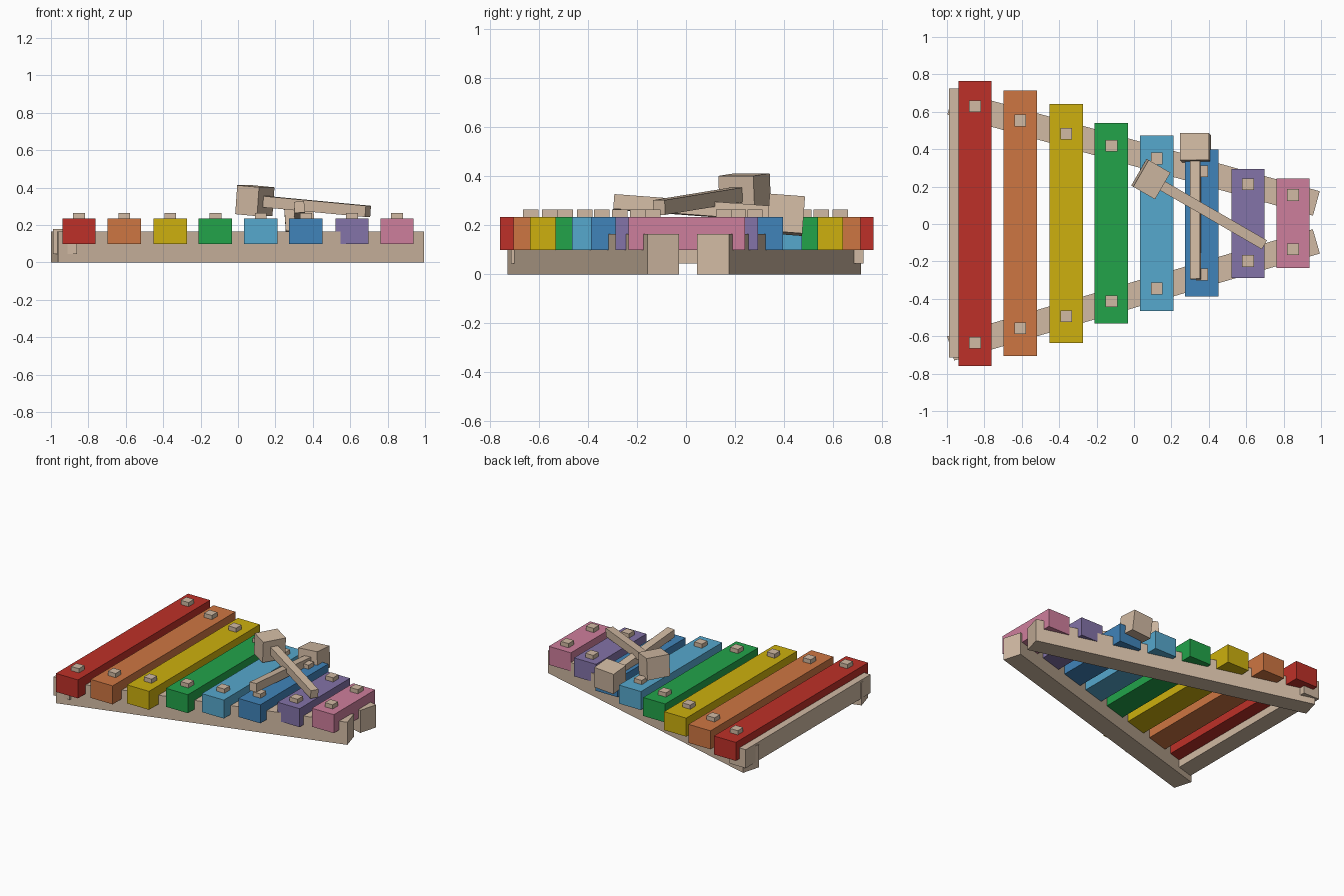
import bpy, math
from mathutils import Vector, Matrix

if "Cube" in bpy.data.objects:
    bpy.data.objects.remove(bpy.data.objects["Cube"])


def material(name, rgb):
    lin = [(c / 255 / 12.92) if c / 255 <= 0.04045 else ((c / 255 + 0.055) / 1.055) ** 2.4 for c in rgb]
    m = bpy.data.materials.new(name)
    m.diffuse_color = (*lin, 1)
    m.use_nodes = True
    m.node_tree.nodes["Principled BSDF"].inputs["Base Color"].default_value = m.diffuse_color
    return m


def box(name, centre, size, mat, rot=None):
    bpy.ops.mesh.primitive_cube_add(size=1)
    ob = bpy.context.object
    ob.name = name
    r = rot.to_4x4() if rot else Matrix.Identity(4)
    ob.matrix_world = Matrix.Translation(centre) @ r @ Matrix.Diagonal((*size, 1))
    ob.data.materials.append(mat)
    return ob


def frame(direction, roll=0):
    """Rotation whose local x runs along direction and local z stays up."""
    x = Vector(direction).normalized()
    y = Vector((0, 0, 1)).cross(x).normalized()
    z = x.cross(y)
    return Matrix((x, y, z)).transposed() @ Matrix.Rotation(roll, 3, 'X')


def beam(name, a, b, width, height, mat, roll=0):
    a, b = Vector(a), Vector(b)
    return box(name, (a + b) / 2, ((b - a).length, width, height), mat, frame(b - a, roll))


wood = material("pale wood", (209, 186, 163))

# Two converging rails and the cross bar at the wide end
beam("back_rail", (-0.98, 0.65, 0.082), (0.975, 0.11, 0.082), 0.135, 0.165, wood)
beam("front_rail", (-0.98, -0.665, 0.082), (0.975, -0.093, 0.082), 0.135, 0.165, wood)
box("cross_bar", (-0.925, 0.005, 0.112), (0.13, 1.44, 0.135), wood)

# Coloured bars: name, colour, x, low y, high y, peg low y, peg high y
bars = [
    ("red", (190, 48, 40), -0.85, -0.76, 0.765, -0.635, 0.63),
    ("orange", (206, 118, 66), -0.608, -0.705, 0.713, -0.557, 0.553),
    ("yellow", (205, 176, 14), -0.362, -0.637, 0.642, -0.493, 0.482),
    ("green", (34, 164, 74), -0.121, -0.533, 0.54, -0.413, 0.418),
    ("light blue", (86, 168, 205), 0.122, -0.465, 0.473, -0.345, 0.35),
    ("blue", (64, 132, 186), 0.363, -0.388, 0.397, -0.27, 0.282),
    ("purple", (131, 115, 168), 0.61, -0.288, 0.294, -0.198, 0.213),
    ("pink", (206, 126, 156), 0.85, -0.235, 0.242, -0.135, 0.155),
]
for colour, rgb, x, y0, y1, p0, p1 in bars:
    part = colour.replace(" ", "_")
    box(part + "_bar", (x, (y0 + y1) / 2, 0.167), (0.178, y1 - y0, 0.135), material(colour, rgb))
    for side, y in (("front", p0), ("back", p1)):
        box(f"{part}_{side}_peg", (x, y, 0.235), (0.063, 0.063, 0.06), wood)


# Mallets: block head on a square handle
def mallet(name, head, tip, head_size, roll=0):
    head, tip = Vector(head), Vector(tip)
    box(name + "_head", head, head_size, wood, frame(tip - head, roll))
    beam(name + "_handle", head, tip, 0.055, 0.06, wood, roll)


mallet("upper_mallet", (0.09, 0.24, 0.33), (0.695, -0.11, 0.273), (0.135, 0.165, 0.155))
mallet("lower_mallet", (0.328, 0.408, 0.243), (0.328, -0.295, 0.296), (0.145, 0.155, 0.152), math.radians(4))
